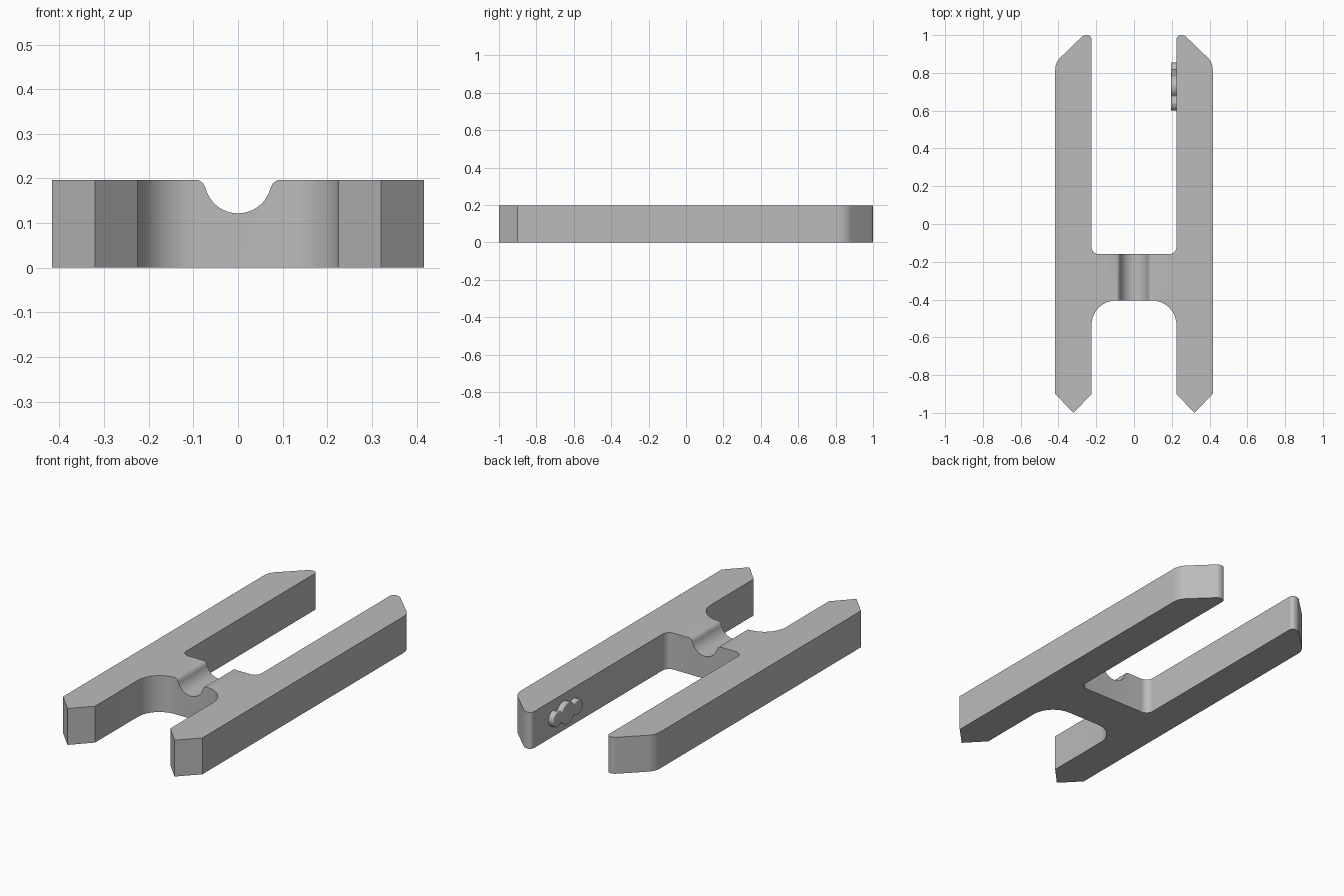
import bpy, bmesh, math
from mathutils import Vector

if "Cube" in bpy.data.objects:
    bpy.data.objects.remove(bpy.data.objects["Cube"])

H = 0.197  # thickness of the frame

grey = bpy.data.materials.new("plain grey")
grey.diffuse_color = (0.5, 0.5, 0.5, 1)
grey.use_nodes = True
grey.node_tree.nodes["Principled BSDF"].inputs["Base Color"].default_value = grey.diffuse_color


def fillet(corners, steps=10):
    """Round each (x, y, radius) corner of a closed polygon."""
    out = []
    for i, (x, y, r) in enumerate(corners):
        p = Vector((x, y))
        if r == 0:
            out.append(p)
            continue
        a = (Vector(corners[i - 1][:2]) - p).normalized()
        b = (Vector(corners[(i + 1) % len(corners)][:2]) - p).normalized()
        half = a.angle(b) / 2
        centre = p + (a + b).normalized() * (r / math.sin(half))
        s = p + a * (r / math.tan(half)) - centre
        e = p + b * (r / math.tan(half)) - centre
        sweep = s.angle_signed(e)
        for k in range(steps + 1):
            t = -sweep * k / steps
            out.append(centre + Vector((s.x * math.cos(t) - s.y * math.sin(t),
                                        s.x * math.sin(t) + s.y * math.cos(t))))
    return out


def prism(name, points, direction):
    """Extrude a flat 3D outline along a direction."""
    bm = bmesh.new()
    face = bm.faces.new([bm.verts.new(p) for p in points])
    ext = bmesh.ops.extrude_face_region(bm, geom=[face])
    moved = [v for v in ext["geom"] if isinstance(v, bmesh.types.BMVert)]
    bmesh.ops.translate(bm, verts=moved, vec=direction)
    bmesh.ops.recalc_face_normals(bm, faces=bm.faces)
    mesh = bpy.data.meshes.new(name)
    bm.to_mesh(mesh)
    bm.free()
    mesh.materials.append(grey)
    ob = bpy.data.objects.new(name, mesh)
    bpy.context.collection.objects.link(ob)
    return ob


def smooth(ob):
    bpy.ops.object.select_all(action="DESELECT")
    ob.select_set(True)
    bpy.context.view_layer.objects.active = ob
    bpy.ops.object.shade_smooth_by_angle(angle=math.radians(30))


# Frame: right half of the outline, front to back, then mirrored
half = [(0.225, -0.405, 0.13), (0.225, -0.90, 0), (0.32, -1.0, 0),
        (0.417, -0.90, 0), (0.417, 0.855, 0.09), (0.267, 1.0, 0.035),
        (0.225, 1.0, 0.022), (0.225, -0.16, 0.04)]
outline = fillet(half + [(-x, y, r) for x, y, r in reversed(half)])
frame = prism("frame", [(p.x, p.y, 0) for p in outline], (0, 0, H))

# Rounded channel across the bridge, with softened lips
R = 0.075
arc = [(R * math.sin(t), H - R * math.cos(t))
       for t in [math.radians(-76 + 152 * k / 28) for k in range(29)]]
lip = [(0.078, 0.189), (0.084, 0.194), (0.09, H), (0.09, H + 0.05)]
profile = [(-x, z) for x, z in reversed(lip)] + arc + lip
cutter = prism("channel_cutter", [(x, -0.5, z) for x, z in profile], (0, 0.4, 0))
cutter.hide_render = True
cutter.hide_set(True)
cut = frame.modifiers.new("channel", "BOOLEAN")
cut.operation = "DIFFERENCE"
cut.solver = "EXACT"
cut.object = cutter
bpy.context.view_layer.objects.active = frame
frame.select_set(True)
bpy.ops.object.modifier_apply(modifier=cut.name)
bpy.data.objects.remove(cutter)
smooth(frame)

# Raised knob on the inner face of the right arm: union of three round lobes
lobes = [(0.813, 0.042), (0.727, 0.058), (0.641, 0.041)]
cy, cz = 0.727, 0.1
knob_outline = []
for k in range(72):
    t = 2 * math.pi * k / 72
    d = Vector((math.cos(t), math.sin(t)))
    reach = 0
    for y, r in lobes:
        along = d.x * (y - cy)
        gap = r * r - (d.y * (y - cy)) ** 2
        if gap > 0:
            reach = max(reach, along + math.sqrt(gap))
    knob_outline.append((0.23, cy + d.x * reach, cz + d.y * reach))
knob = prism("side_knob", knob_outline, (-0.034, 0, 0))
bev = knob.modifiers.new("soft_edge", "BEVEL")
bev.width = 0.006
bev.segments = 3
bev.angle_limit = math.radians(60)
smooth(knob)
